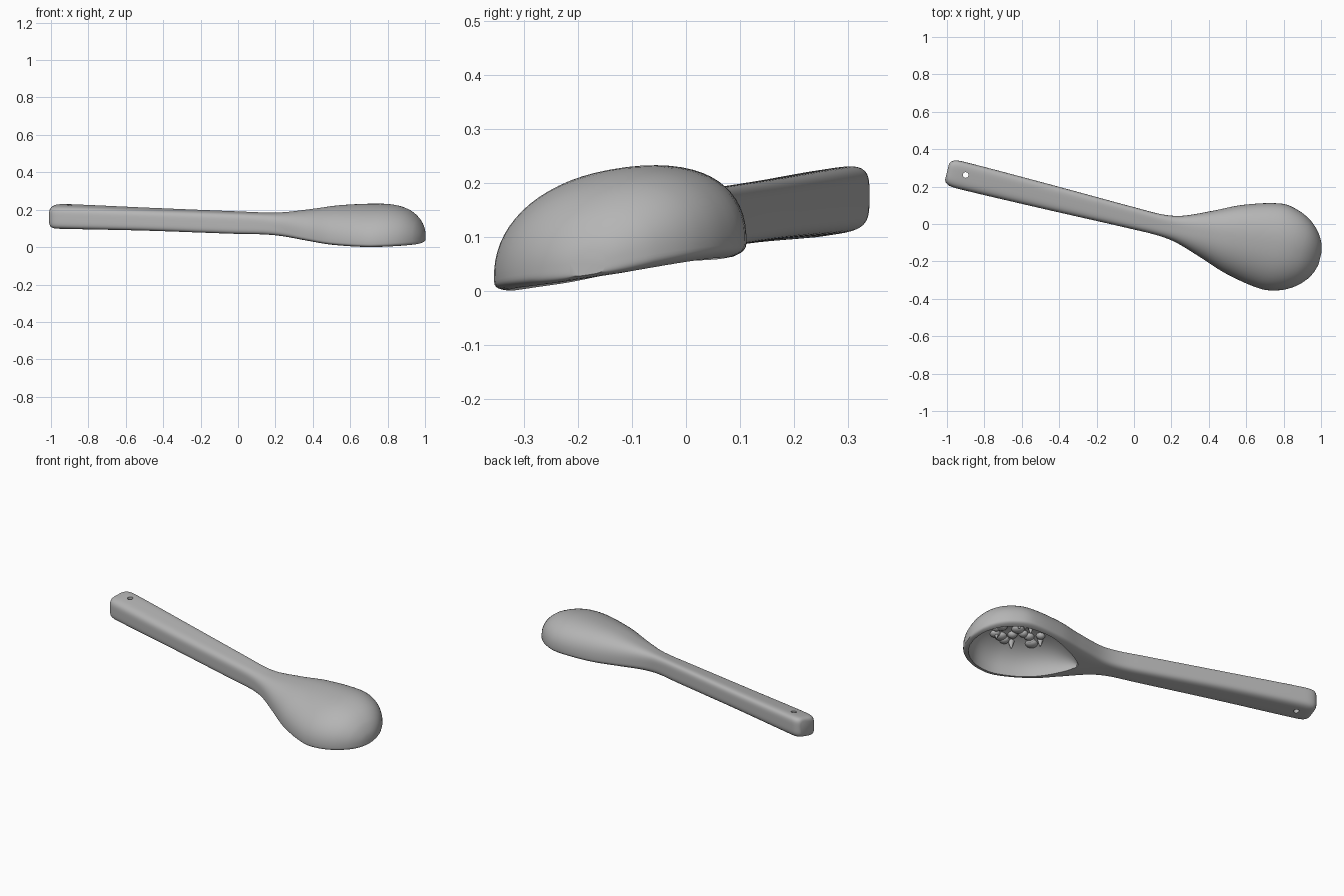
import bpy, bmesh, math, random
from mathutils import Matrix, Vector

random.seed(4)
cube = bpy.data.objects.get("Cube")
if cube:
    bpy.data.objects.remove(cube, do_unlink=True)

grey = bpy.data.materials.new("plain grey")
grey.use_nodes = True
colour = (0.46, 0.46, 0.46, 1)
grey.diffuse_color = colour
grey.node_tree.nodes["Principled BSDF"].inputs["Base Color"].default_value = colour

# The spoon lies along u, turned in plan; v is sideways, with a slight roll
PLACE = Matrix.Translation((0, 0.03, 0)) @ Matrix.Rotation(math.radians(-14), 4, 'Z')
ROLL = 0.15
SIDES = 64


def sample(table, u):
    """Smooth interpolation of a station table, keyed on its first column."""
    i = max(k for k in range(len(table) - 1) if table[k][0] <= u + 1e-9)
    a, b = table[i], table[i + 1]
    p, q = table[max(i - 1, 0)], table[min(i + 2, len(table) - 1)]
    h = b[0] - a[0]
    t = (u - a[0]) / h
    out = []
    for c in range(1, len(a)):
        ma = (b[c] - a[c]) / h if i == 0 else (b[c] - p[c]) / (b[0] - p[0])
        mb = (b[c] - a[c]) / h if b is q else (q[c] - a[c]) / (q[0] - a[0])
        out.append((2*t**3 - 3*t**2 + 1) * a[c] + (t**3 - 2*t**2 + t) * h * ma
                   + (3*t**2 - 2*t**3) * b[c] + (t**3 - t**2) * h * mb)
    return out


def power(x, n):
    return math.copysign(abs(x) ** (2 / n), x)


def finish(name, bm):
    bmesh.ops.recalc_face_normals(bm, faces=bm.faces)
    me = bpy.data.meshes.new(name)
    bm.to_mesh(me)
    bm.free()
    me.materials.append(grey)
    ob = bpy.data.objects.new(name, me)
    bpy.context.collection.objects.link(ob)
    return ob


def loft(name, table, lower_power):
    """Skin superelliptic sections: u, v, half width, bottom, split, top, power."""
    bm = bmesh.new()
    us = []
    for a, b in zip(table, table[1:]):
        steps = max(2, math.ceil((b[0] - a[0]) / 0.025))
        us += [a[0] + (b[0] - a[0]) * k / steps for k in range(steps)]
    us.append(table[-1][0])
    rings = []
    for u in us:
        v, w, bottom, split, top, n = sample(table, u)
        ring = []
        for k in range(SIDES):
            t = 2 * math.pi * (k + 0.5) / SIDES
            c, s = math.cos(t), math.sin(t)
            m = n if s > 0 else lower_power
            y = w * power(c, m)
            z = split + (top - split if s > 0 else split - bottom) * power(s, m)
            ring.append(bm.verts.new(PLACE @ Vector((u, v + y, z + ROLL * y))))
        rings.append(ring)
    for r, q in zip(rings, rings[1:]):
        for k in range(SIDES):
            j = (k + 1) % SIDES
            bm.faces.new((r[k], r[j], q[j], q[k]))
    bm.faces.new(rings[0])
    bm.faces.new(rings[-1])
    return finish(name, bm)


# Handle flowing into a domed bowl that opens downward
BODY = [
    (-1.030, 0, .045, .138, .180, .222, 4),
    (-1.022, 0, .058, .127, .180, .234, 4),
    (-1.000, 0, .070, .120, .180, .240, 4),
    (-0.950, 0, .074, .118, .180, .241, 4),
    (-0.500, 0, .068, .108, .165, .222, 4),
    (0.000, 0, .058, .090, .145, .203, 4),
    (0.150, 0, .058, .087, .140, .198, 3.5),
    (0.250, .003, .074, .080, .125, .200, 3),
    (0.400, .012, .130, .062, .098, .217, 2.5),
    (0.550, .022, .190, .047, .082, .236, 2.3),
    (0.750, .033, .235, .040, .075, .243, 2.2),
    (0.850, .034, .218, .040, .075, .235, 2.2),
    (0.930, .035, .175, .040, .075, .207, 2.2),
    (0.980, .035, .123, .040, .073, .166, 2.2),
    (1.005, .035, .077, .041, .070, .126, 2.2),
    (1.017, .035, .035, .045, .067, .092, 2.2),
]
# Hollow of the bowl
HOLLOW = [(u, v, w, -.08, .06, top, 2.3) for u, v, w, top in (
    (.360, .010, .012, .080), (.400, .012, .055, .115), (.500, .019, .128, .167),
    (.600, .026, .178, .194), (.720, .032, .203, .208), (.800, .034, .202, .208),
    (.880, .034, .175, .198), (.940, .035, .128, .174), (.975, .035, .078, .137),
    (.990, .035, .025, .090))]

spoon = loft("spoon_body", BODY, 4)
hollow = loft("hollow_cutter", HOLLOW, 12)

# Hanging hole near the handle end
bm = bmesh.new()
bmesh.ops.create_cone(bm, cap_ends=True, segments=24, radius1=.015, radius2=.015, depth=.5,
                      matrix=Matrix.Translation((-0.90, 0.262, 0.18)))
hole = finish("hole_cutter", bm)

bpy.context.view_layer.objects.active = spoon
for cutter in (hollow, hole):
    cutter.hide_render = True
    mod = spoon.modifiers.new("cut", 'BOOLEAN')
    mod.operation = 'DIFFERENCE'
    mod.solver = 'EXACT'
    mod.object = cutter
    bpy.ops.object.modifier_apply(modifier=mod.name)
    bpy.data.objects.remove(cutter, do_unlink=True)

# Irregular lumps and small points on the ceiling of the bowl
bm = bmesh.new()
for i in range(34):
    r, t = math.sqrt(random.random()), random.uniform(0, 2 * math.pi)
    u, y = .72 + .17 * r * math.cos(t), .115 * r * math.sin(t)
    v, w, _, split, top, n = sample(HOLLOW, u)
    z = split + (top - split) * (1 - abs(y / w) ** n) ** (1 / n) + ROLL * y
    spot = PLACE @ Matrix.Translation((u, v + y, z))
    if i % 4:
        size = random.uniform(.022, .036)
        bmesh.ops.create_uvsphere(bm, u_segments=16, v_segments=10, radius=1,
                                  matrix=spot @ Matrix.Diagonal((size, size, .02, 1)))
    else:
        bmesh.ops.create_cone(bm, cap_ends=True, segments=12, radius1=.004, radius2=.018,
                              depth=.045, matrix=spot @ Matrix.Translation((0, 0, -.015)))
lumps = finish("bowl_lumps", bm)

# Smooth shading, and stand everything on the floor
lowest = min(v.co.z for v in spoon.data.vertices)
for ob in (spoon, lumps):
    ob.data.transform(Matrix.Translation((0, 0, -lowest)))
    bpy.ops.object.select_all(action='DESELECT')
    ob.select_set(True)
    bpy.context.view_layer.objects.active = ob
    bpy.ops.object.shade_smooth_by_angle(angle=math.radians(40))
